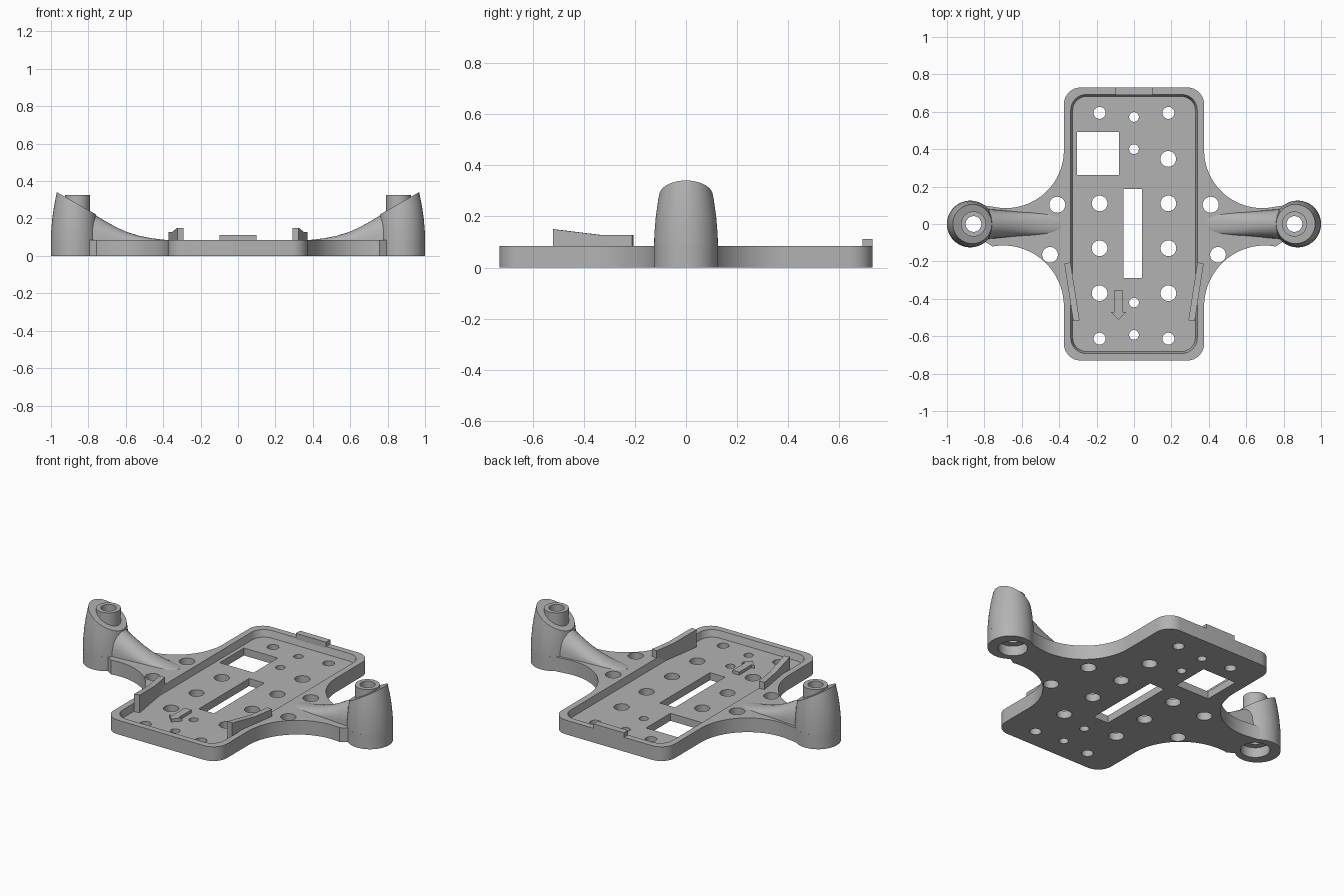
import bpy, bmesh, math
from mathutils import Vector

if "Cube" in bpy.data.objects:
    bpy.data.objects.remove(bpy.data.objects["Cube"])

grey = bpy.data.materials.new("plain_grey")
grey.use_nodes = True
colour = (0.45, 0.45, 0.45, 1)
grey.diffuse_color = colour
grey.node_tree.nodes["Principled BSDF"].inputs["Base Color"].default_value = colour

FLOOR, RIM, TOWER_X, BOSS_X = 0.045, 0.085, 0.875, 0.858


def arc(cx, cy, r, a0, a1, n=16):
    angles = [math.radians(a0 + (a1 - a0) * i / n) for i in range(n + 1)]
    return [(cx + r * math.cos(a), cy + r * math.sin(a)) for a in angles]


def circle(x, y, r, n=40):
    return arc(x, y, r, 0, 360, n)[:-1]


def rect(x0, y0, x1, y1):
    return [(x0, y0), (x1, y0), (x1, y1), (x0, y1)]


def rounded_rect(w, h, r):
    pts = []
    for i, (sx, sy) in enumerate([(1, 1), (-1, 1), (-1, -1), (1, -1)]):
        pts += arc(sx * (w - r), sy * (h - r), r, 90 * i, 90 * i + 90, 8)
    return pts


def loft(bm, rings):
    """Skin a list of equal-length rings into a closed solid."""
    loops = [[bm.verts.new(p) for p in ring] for ring in rings]
    for a, b in zip(loops, loops[1:]):
        for i in range(len(a)):
            j = (i + 1) % len(a)
            bm.faces.new((a[i], a[j], b[j], b[i]))
    bm.faces.new(loops[0])
    bm.faces.new(loops[-1])


def prism(bm, pts, z0, z1, top=None):
    loft(bm, [[(x, y, z0) for x, y in pts], [(x, y, z1) for x, y in top or pts]])


def finish(name, bm):
    bmesh.ops.recalc_face_normals(bm, faces=bm.faces)
    mesh = bpy.data.meshes.new(name)
    bm.to_mesh(mesh)
    bm.free()
    obj = bpy.data.objects.new(name, mesh)
    bpy.context.collection.objects.link(obj)
    mesh.materials.append(grey)
    return obj


def select(obj):
    bpy.ops.object.select_all(action='DESELECT')
    obj.select_set(True)
    bpy.context.view_layer.objects.active = obj


def combine(obj, other, operation='DIFFERENCE'):
    mod = obj.modifiers.new(operation.lower(), 'BOOLEAN')
    mod.operation, mod.solver, mod.object = operation, 'EXACT', other
    select(obj)
    bpy.ops.object.modifier_apply(modifier=mod.name)


def smooth(obj):
    select(obj)
    bpy.ops.object.shade_smooth_by_angle(angle=math.radians(32))


# Base plate outline: body with concave sweeps out to round arm ends
half = arc(0.285, 0.64, 0.09, 90, 0, 8)
half += arc(0.685, 0.395, 0.31, 180, 276, 28)
half += arc(TOWER_X, 0, 0.125, 128, -130, 36)
half += arc(0.70, -0.44, 0.325, 80, 180, 28)
half += arc(0.285, -0.64, 0.09, 0, -90, 8)
bm = bmesh.new()
prism(bm, half + [(-x, y) for x, y in reversed(half)], 0, RIM)
base_plate = finish("base_plate", bm)

# Tray recess with sloped walls
bm = bmesh.new()
prism(bm, rounded_rect(0.328, 0.682, 0.075), FLOOR, 0.1, rounded_rect(0.342, 0.696, 0.085))
tray_cutter = finish("tray_cutter", bm)

# Round holes and rectangular windows through the plate
bm = bmesh.new()
holes = [(0, y, 0.026) for y in (0.572, 0.40, -0.42, -0.593)]
holes.append((0.183, 0.348, 0.042))
for s in (-1, 1):
    holes += [(s * 0.184, y, 0.042) for y in (0.11, -0.13, -0.37)]
    holes += [(s * 0.184, y, 0.032) for y in (0.594, -0.613)]
    holes += [(s * 0.41, 0.103, 0.043), (s * 0.449, -0.165, 0.042)]
for x, y, r in holes:
    prism(bm, circle(x, y, r, 28), -0.1, 0.2)
prism(bm, rect(-0.305, 0.262, -0.08, 0.492), -0.1, 0.2)
prism(bm, rect(-0.057, -0.289, 0.043, 0.187), -0.1, 0.2)
hole_cutter = finish("hole_cutter", bm)

# Screw bores and the wide recesses below them
bm = bmesh.new()
for s in (-1, 1):
    prism(bm, circle(s * BOSS_X, 0, 0.042), -0.1, 0.5)
bore_cutter = finish("bore_cutter", bm)
bm = bmesh.new()
for s in (-1, 1):
    prism(bm, circle(s * BOSS_X, 0, 0.08), -0.1, 0.06)
recess_cutter = finish("recess_cutter", bm)

cutters = [tray_cutter, hole_cutter, bore_cutter, recess_cutter]
for cutter in cutters:
    combine(base_plate, cutter)
smooth(base_plate)

for s, side in ((1, "left"), (-1, "right")):
    # Tapered tower, sliced by a slope facing the middle
    bm = bmesh.new()
    profile = [(0.125, 0.075), (0.124, 0.13), (0.118, 0.2), (0.108, 0.27), (0.098, 0.32), (0.085, 0.38)]
    loft(bm, [[(x, y, z) for x, y in circle(s * TOWER_X, 0, r, 56)] for r, z in profile])
    cut = bmesh.ops.bisect_plane(bm, geom=bm.verts[:] + bm.edges[:] + bm.faces[:],
                                 plane_co=(s * 0.96, 0, 0.336),
                                 plane_no=(-s * 0.57, 0, 1), clear_outer=True)
    bmesh.ops.holes_fill(bm, edges=[e for e in cut["geom_cut"] if isinstance(e, bmesh.types.BMEdge)])
    tower = finish(side + "_tower", bm)

    # Arched rib falling in a curve from the tower to the plate
    bm = bmesh.new()
    sections = []
    for x, w, h in [(0.39, 0.045, 0.086), (0.46, 0.055, 0.094), (0.53, 0.06, 0.108),
                    (0.60, 0.064, 0.130), (0.66, 0.069, 0.158), (0.72, 0.075, 0.192),
                    (0.78, 0.08, 0.228), (0.82, 0.082, 0.252)]:
        ring = []
        for i in range(17):
            a = math.pi * i / 16
            ring.append((s * x, w * math.cos(a), 0.075 + (h - 0.075) * max(0, math.sin(a)) ** 0.8))
        sections.append(ring)
    loft(bm, sections)
    rib = finish(side + "_rib", bm)

    # Screw boss standing out of the slope
    bm = bmesh.new()
    prism(bm, circle(s * BOSS_X, 0, 0.067), 0.078, 0.326)
    boss = finish(side + "_boss", bm)

    for part in (rib, boss):
        combine(tower, part, 'UNION')
        bpy.data.objects.remove(part)
    combine(tower, bore_cutter)
    smooth(tower)

    # Angled guide wall with a raised front end
    bm = bmesh.new()
    start, end = Vector((s * 0.308, -0.517)), Vector((s * 0.356, -0.208))
    along = end - start
    across = Vector((-along.y, along.x)).normalized() * 0.017
    outline = [(0, FLOOR - 0.01), (1, FLOOR - 0.01), (1, 0.128), (0.58, 0.128), (0, 0.15)]
    loft(bm, [[(*(start + along * t + across * k), z) for t, z in outline] for k in (-1, 1)])
    finish(side + "_guide", bm)

# Stop tab on the back rim
bm = bmesh.new()
prism(bm, rect(-0.1, 0.69, 0.1, 0.73), 0.07, 0.112)
finish("back_tab", bm)

# Raised arrow on the tray floor pointing to the front
bm = bmesh.new()
right_half = [(0.022, -0.353), (0.022, -0.47), (0.041, -0.47)]
arrow = right_half + [(0, -0.513)] + [(-x, y) for x, y in reversed(right_half)]
prism(bm, [(x - 0.083, y) for x, y in arrow], FLOOR - 0.01, FLOOR + 0.018)
finish("direction_arrow", bm)

for cutter in cutters:
    bpy.data.objects.remove(cutter)
